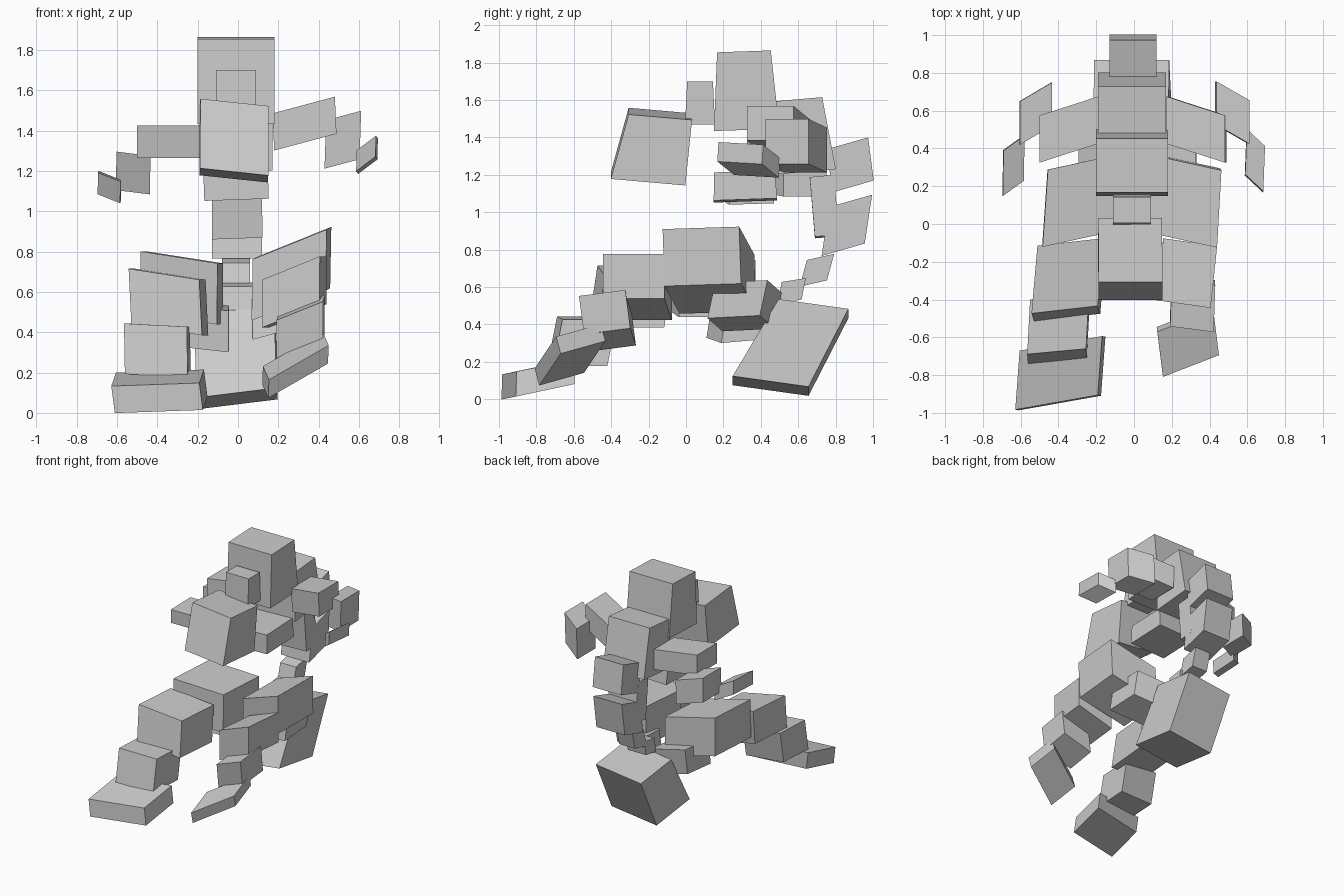
import bpy
import bmesh
from math import radians
from mathutils import Euler, Vector

default_cube = bpy.data.objects.get("Cube")
if default_cube:
    bpy.data.objects.remove(default_cube, do_unlink=True)

# One plain grey for the whole figure
grey = bpy.data.materials.new("plain grey")
grey.use_nodes = True
grey.diffuse_color = (0.6, 0.6, 0.6, 1)
grey.node_tree.nodes["Principled BSDF"].inputs["Base Color"].default_value = grey.diffuse_color


def block(name, at, size, turn=(0, 0, 0), taper=1, lean=(0, 0), skew=0):
    """Flat-sided block: taper narrows the top, lean shifts the top, skew slides its +x side along y."""
    width, depth, height = size
    rotation = Euler([radians(angle) for angle in turn])
    bm = bmesh.new()
    bmesh.ops.create_cube(bm, size=1)
    for vert in bm.verts:
        x, y, z = vert.co
        if z > 0:
            y *= taper
        local = Vector((x * width + z * lean[0],
                        y * depth + z * lean[1] + x * skew,
                        z * height))
        local.rotate(rotation)
        vert.co = local
    mesh = bpy.data.meshes.new(name)
    bm.to_mesh(mesh)
    bm.free()
    mesh.materials.append(grey)
    part = bpy.data.objects.new(name, mesh)
    part.location = at
    bpy.context.collection.objects.link(part)
    return part


# Head, muzzle and jaws
block("head", at=(-.01, .317, 1.65), size=(.38, .35, .42), turn=(2, 0, 0), taper=.82)
block("nose", at=(-.01, .075, 1.585), size=(.2, .16, .23), taper=.86)
block("muzzle", at=(-.02, -.17, 1.352), size=(.34, .4, .35), turn=(-5, 6, 0), taper=.85, lean=(-.035, .035))
block("lower_jaw", at=(-.01, .315, 1.138), size=(.32, .34, .15), turn=(2, -2, 0), taper=.95)

# Trunk and the curved spine down to the rump
block("chest", at=(-.01, .62, 1.41), size=(.36, .33, .39), turn=(5, 0, 0), taper=.76)
block("upper_spine", at=(-.005, .878, 1.253), size=(.25, .23, .23), turn=(16, 0, 0), lean=(0, .035))
block("waist", at=(-.005, .74, 1.03), size=(.25, .13, .32), turn=(5, -2, 0), lean=(.01, 0))
block("middle_spine", at=(-.005, .86, .93), size=(.25, .24, .24), turn=(16, 0, 0), lean=(0, .11))
block("lower_spine", at=(-.01, .7, .69), size=(.14, .15, .13), turn=(13, 0, 0), lean=(0, .07))
block("spine_base", at=(0, .565, .58), size=(.16, .13, .11), turn=(9, 0, 0), lean=(0, .04))
block("rump", at=(-.01, .567, .278), size=(.4, .41, .44), turn=(-8, -7, 0), taper=.92, lean=(.04, .17))

# Left leg, raised and shorter in reach
block("left_hip", at=(.2, .315, .5), size=(.27, .28, .18), turn=(3, -16, 0), lean=(.05, .05), skew=-.08)
block("left_thigh", at=(.265, .125, .69), size=(.4, .41, .28), turn=(2, -22, -4), lean=(.12, 0), skew=-.055)
block("left_knee", at=(.28, -.26, .6), size=(.31, .33, .22), turn=(0, -22, -6), lean=(.09, 0), skew=-.01)
block("left_shin", at=(.31, -.42, .42), size=(.25, .25, .19), turn=(8, -22, -5), lean=(.08, 0), skew=-.01)
block("left_foot", at=(.285, -.62, .238), size=(.34, .25, .085), turn=(17, -24, 0), lean=(.04, 0), skew=.12)

# Right leg, stretched forward with the foot on the floor
block("right_hip", at=(-.17, .31, .43), size=(.25, .29, .2), turn=(5, 8, 0), lean=(-.03, .05), skew=.08)
block("right_thigh", at=(-.28, .125, .62), size=(.38, .41, .3), turn=(0, 9, -4), lean=(-.045, 0), skew=.11)
block("right_knee", at=(-.345, -.295, .55), size=(.35, .36, .27), turn=(0, 9, -5), lean=(-.06, .04), skew=.07)
block("right_shin", at=(-.4, -.555, .31), size=(.31, .29, .25), turn=(0, 3, -3), lean=(-.02, .05), skew=.045)
block("right_foot", at=(-.39, -.79, .107), size=(.43, .32, .13), turn=(12, 1, -4), lean=(-.02, .03), skew=.11)

# Left arm, lifted
block("left_upper_arm", at=(.33, .5, 1.435), size=(.32, .25, .18), turn=(0, -15, 0), lean=(.04, 0), skew=-.1)
block("left_forearm", at=(.52, .59, 1.355), size=(.18, .23, .23), turn=(0, -15, 0), lean=(.07, 0), skew=-.1)
block("left_hand", at=(.64, .335, 1.28), size=(.12, .24, .085), turn=(-4, -34, 0), lean=(.06, 0), skew=-.09)

# Right arm, hanging a little lower
block("right_upper_arm", at=(-.345, .5, 1.345), size=(.31, .25, .16), skew=.1)
block("right_forearm", at=(-.52, .585, 1.19), size=(.17, .23, .19), turn=(0, 7, 0), lean=(-.02, 0), skew=.1)
block("right_hand", at=(-.638, .31, 1.12), size=(.12, .24, .1), turn=(2, 23, 0), lean=(-.04, 0), skew=.08)
